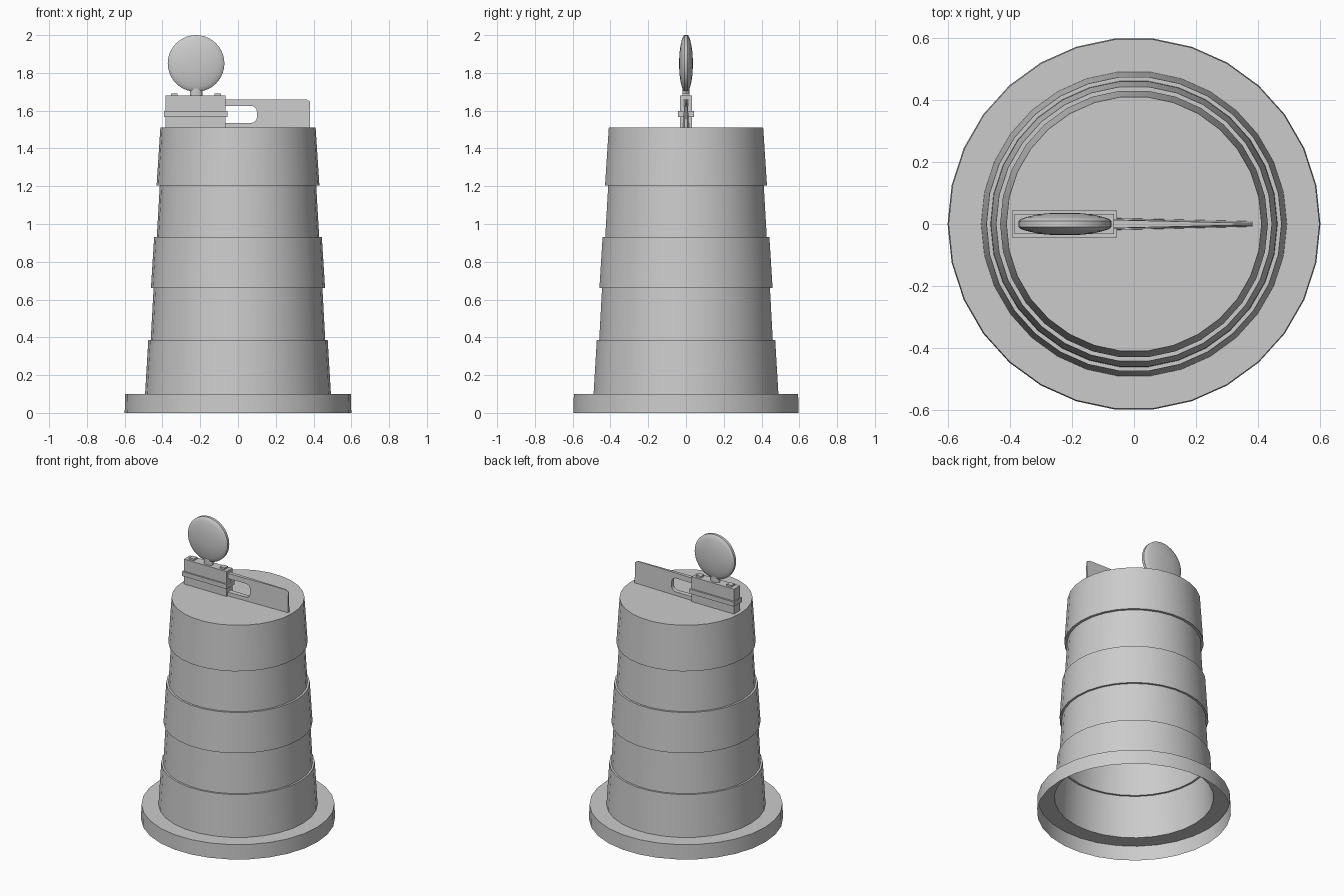
import bpy, bmesh, math
from mathutils import Matrix, Vector

cube = bpy.data.objects.get("Cube")
if cube:
    bpy.data.objects.remove(cube, do_unlink=True)

GREY = (0.6, 0.6, 0.6, 1)
grey = bpy.data.materials.new("light_grey")
grey.use_nodes = True
grey.diffuse_color = GREY
grey.node_tree.nodes["Principled BSDF"].inputs["Base Color"].default_value = GREY


def finish(name, bm):
    mesh = bpy.data.meshes.new(name)
    bm.to_mesh(mesh)
    bm.free()
    mesh.materials.append(grey)
    obj = bpy.data.objects.new(name, mesh)
    bpy.context.collection.objects.link(obj)
    bpy.ops.object.select_all(action='DESELECT')
    obj.select_set(True)
    bpy.context.view_layer.objects.active = obj
    bpy.ops.object.shade_smooth_by_angle(angle=math.radians(30))
    return obj


def lathe(name, profile, sides, matrix=Matrix()):
    """Revolve (radius, height) points, listed bottom to top, about z."""
    bm = bmesh.new()
    rings = []
    for r, z in profile:
        angles = [math.tau * i / sides for i in range(sides)]
        rings.append([bm.verts.new((r * math.cos(a), r * math.sin(a), z)) for a in angles])
    for low, high in zip(rings, rings[1:]):
        for i in range(sides):
            j = (i + 1) % sides
            bm.faces.new((low[i], low[j], high[j], high[i]))
    bm.faces.new(rings[-1])
    if matrix != Matrix():
        bm.faces.new(rings[0][::-1])
    bm.transform(matrix)
    return finish(name, bm)


def box(name, x0, x1, half_y, z0, z1):
    bm = bmesh.new()
    bmesh.ops.create_cube(bm, size=1)
    bm.transform(Matrix.Translation(((x0 + x1) / 2, 0, (z0 + z1) / 2))
                 @ Matrix.Diagonal((x1 - x0, 2 * half_y, z1 - z0, 1)))
    return finish(name, bm)


# Hollow stepped drum with its rubber foot, open underneath
lathe("drum_body", [
    (0.60, 0), (0.597, 0.10), (0.492, 0.10),
    (0.475, 0.385), (0.462, 0.385),
    (0.447, 0.66), (0.461, 0.66),
    (0.444, 0.93), (0.430, 0.93),
    (0.414, 1.205), (0.431, 1.205), (0.411, 1.51)], 30)

# Lamp housing, its seam band and the two bolts
box("lamp_housing", -0.385, -0.065, 0.032, 1.505, 1.68)
box("housing_band", -0.392, -0.055, 0.043, 1.567, 1.598)
for side, x in (("right", -0.338), ("left", -0.107)):
    box(side + "_bolt", x - 0.018, x + 0.018, 0.018, 1.675, 1.692)

# Domed lens on a short neck
LENS_X = -0.222
lathe("lens_neck", [(0.033, -0.02), (0.033, 0.04)], 16,
      Matrix.Translation((LENS_X, 0, 1.69)) @ Matrix.Diagonal((1, 0.6, 1, 1)))
dome = [(0.15, 0.009), (0.142, 0.016), (0.125, 0.022), (0.095, 0.029),
        (0.06, 0.034), (0.025, 0.036)]
lathe("lens", [(r, -h) for r, h in reversed(dome)] + dome, 40,
      Matrix.Translation((LENS_X, 0, 1.85)) @ Matrix.Rotation(math.pi / 2, 4, 'X'))

# Carrying handle: a tapered plate with a slot that ends at the housing
outline = [(-0.09, 1.505), (0.382, 1.505), (0.382, 1.648), (0.36, 1.66), (-0.09, 1.66), (-0.09, 1.625)]
SLOT_END, SLOT_R = 0.10, 0.03
for centre_z, start in ((1.625 - SLOT_R, 90), (1.535 + SLOT_R, 0)):
    for step in range(5):
        a = math.radians(start - step * 22.5)
        outline.append((SLOT_END - SLOT_R + SLOT_R * math.cos(a), centre_z + SLOT_R * math.sin(a)))
outline.append((-0.09, 1.535))


def handle_half(x, z):
    return 0.019 - 0.024 * (x + 0.06) - 0.04 * (z - 1.51)


bm = bmesh.new()
front = [bm.verts.new((x, -handle_half(x, z), z)) for x, z in outline]
back = [bm.verts.new((x, handle_half(x, z), z)) for x, z in outline]
bm.faces.new(front)
bm.faces.new(back[::-1])
for i in range(len(front)):
    j = (i + 1) % len(front)
    bm.faces.new((front[j], front[i], back[i], back[j]))
bmesh.ops.recalc_face_normals(bm, faces=bm.faces)
finish("carry_handle", bm)
